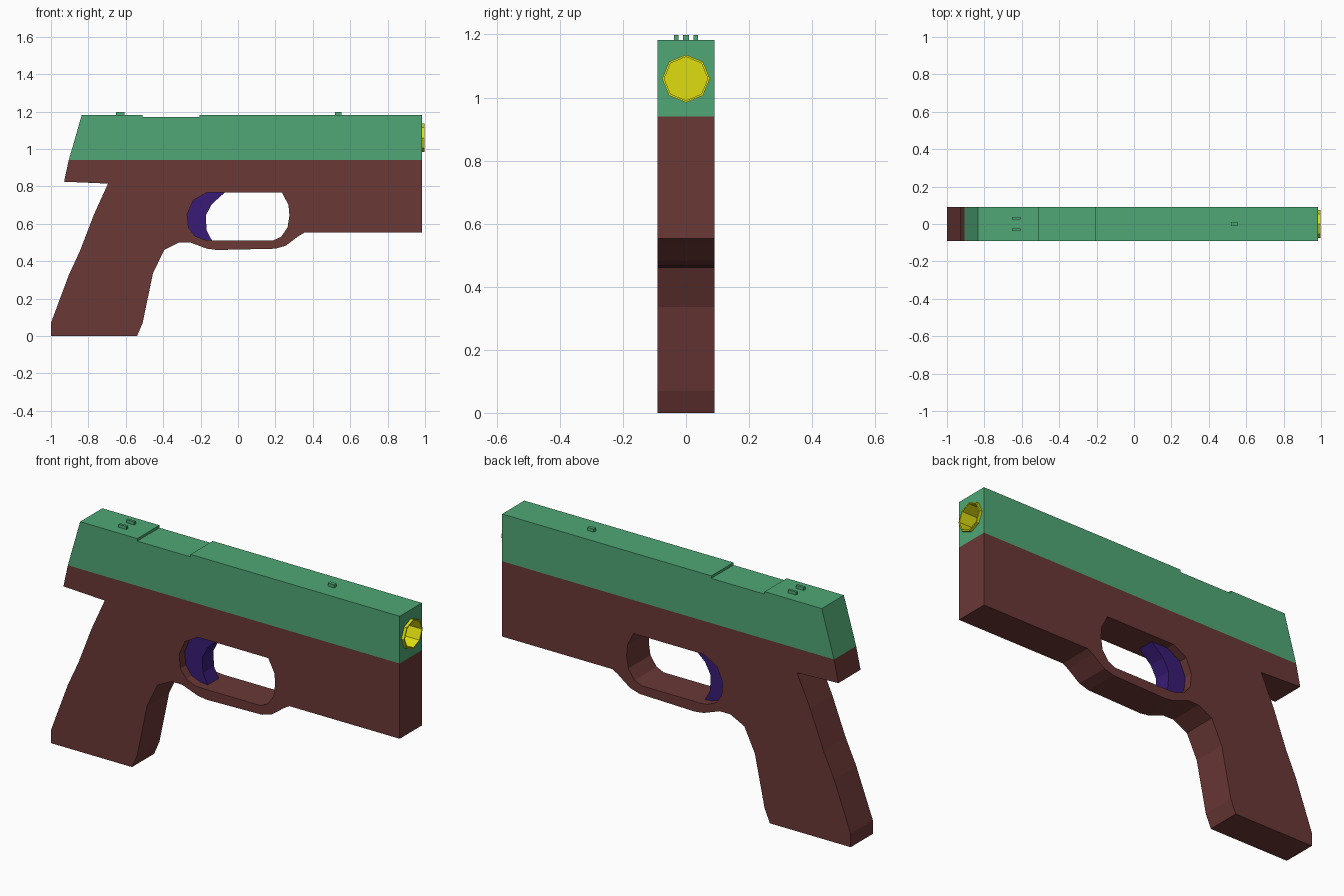
import bpy, bmesh, math

if "Cube" in bpy.data.objects:
    bpy.data.objects.remove(bpy.data.objects["Cube"])


def material(name, rgb):
    m = bpy.data.materials.new(name)
    m.diffuse_color = (*rgb, 1)
    m.use_nodes = True
    m.node_tree.nodes["Principled BSDF"].inputs["Base Color"].default_value = m.diffuse_color
    return m


MAROON = material("maroon", (0.144, 0.040, 0.037))
GREEN = material("green", (0.080, 0.390, 0.180))
PURPLE = material("purple", (0.040, 0.0116, 0.180))
YELLOW = material("yellow", (0.73, 0.73, 0.005))


def extrude_profile(name, loops, half_width, mat):
    """Side profile in x/z (extra loops are holes), extruded along y."""
    curve = bpy.data.curves.new(name, 'CURVE')
    curve.dimensions = '2D'
    curve.fill_mode = 'BOTH'
    curve.extrude = half_width
    for pts in loops:
        s = curve.splines.new('POLY')
        s.points.add(len(pts) - 1)
        for p, (x, z) in zip(s.points, pts):
            p.co = (x, z, 0, 1)
        s.use_cyclic_u = True
    ob = bpy.data.objects.new(name, curve)
    bpy.context.collection.objects.link(ob)
    ob.rotation_euler.x = math.pi / 2
    bpy.ops.object.select_all(action='DESELECT')
    ob.select_set(True)
    bpy.context.view_layer.objects.active = ob
    bpy.ops.object.convert(target='MESH')
    ob = bpy.context.object
    ob.name = name
    bpy.ops.object.transform_apply(location=False, rotation=True, scale=False)
    bm = bmesh.new()
    bm.from_mesh(ob.data)
    bmesh.ops.remove_doubles(bm, verts=bm.verts, dist=1e-4)
    bmesh.ops.recalc_face_normals(bm, faces=bm.faces)
    for f in bm.faces:
        f.smooth = False
    bm.to_mesh(ob.data)
    bm.free()
    ob.data.materials.clear()
    ob.data.materials.append(mat)
    return ob


def box(name, x, y, z, size, mat):
    bpy.ops.mesh.primitive_cube_add(size=1, location=(x, y, z))
    ob = bpy.context.object
    ob.name = name
    ob.scale = size
    ob.data.materials.append(mat)
    return ob


def octagon(name, radius, x0, x1):
    bpy.ops.mesh.primitive_cylinder_add(
        vertices=8, radius=radius, depth=x1 - x0,
        location=((x0 + x1) / 2, 0, 1.06), rotation=(0, math.pi / 2, 0))
    ob = bpy.context.object
    ob.name = name
    return ob


def cut(target, cutter):
    mod = target.modifiers.new("cut", 'BOOLEAN')
    mod.operation = 'DIFFERENCE'
    mod.solver = 'EXACT'
    mod.object = cutter
    bpy.context.view_layer.objects.active = target
    bpy.ops.object.modifier_apply(modifier=mod.name)
    bpy.data.objects.remove(cutter)


# frame with grip and guard opening
outline = [(-1, 0), (-1, .07), (-.905, .325), (-.845, .455), (-.77, .65),
           (-.695, .815), (-.93, .825), (-.905, .94), (.983, .94), (.983, .553),
           (.355, .553), (.325, .535), (.255, .483), (.2, .467), (-.113, .46),
           (-.165, .467), (-.255, .5), (-.315, .5), (-.395, .46),
           (-.455, .335), (-.51, .07), (-.54, 0)]
opening = [(-.165, .768), (.235, .768), (.27, .7), (.275, .645), (.265, .58),
           (.23, .53), (.19, .512), (-.14, .512), (-.18, .515), (-.23, .535),
           (-.265, .58), (-.272, .65), (-.24, .725)]
extrude_profile("frame", [outline, opening], .09, MAROON)

# slide with shallow top step
slide = extrude_profile("slide", [[
    (-.905, .94), (-.835, 1.183), (-.51, 1.183), (-.51, 1.17), (-.207, 1.17),
    (-.207, 1.183), (.983, 1.183), (.983, .94)]], .09, GREEN)
cut(slide, octagon("bore_cutter", .073, .5, 1.1))

# barrel: open tube with a floor deep inside
barrel = octagon("barrel", .076, .45, .998)
barrel.data.materials.append(YELLOW)
cut(barrel, octagon("barrel_cutter", .069, .55, 1.1))

# trigger
extrude_profile("trigger", [[
    (-.07, .768), (-.165, .768), (-.24, .725), (-.272, .65), (-.265, .58),
    (-.23, .535), (-.18, .515), (-.14, .512), (-.168, .565), (-.172, .645),
    (-.14, .705)]], .045, PURPLE)

# sights
for side, y in (("left", .031), ("right", -.031)):
    box("rear_sight_" + side, -.630, y, 1.187, (.045, .013, .024), GREEN)
box("front_sight", .536, 0, 1.187, (.036, .02, .024), GREEN)
